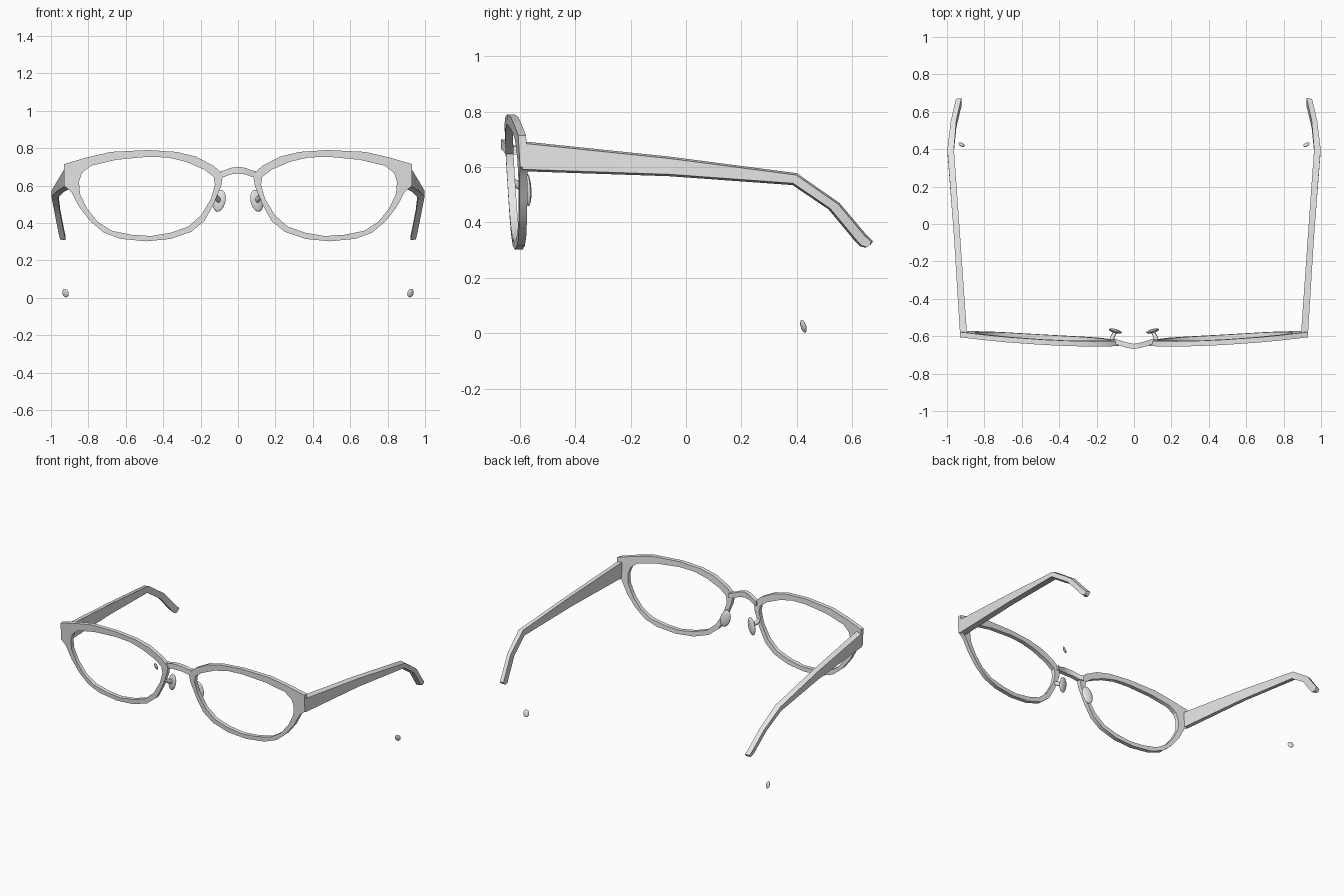
import bpy
import bmesh
import math
from mathutils import Matrix, Vector

cube = bpy.data.objects.get("Cube")
if cube:
    bpy.data.objects.remove(cube, do_unlink=True)

# One plain grey for the whole model
grey = bpy.data.materials.new("plain grey")
grey.use_nodes = True
colour = (0.8, 0.8, 0.8, 1)
grey.diffuse_color = colour
for node in grey.node_tree.nodes:
    if node.type == "BSDF_PRINCIPLED":
        node.inputs["Base Color"].default_value = colour


def finish(name, bm, side=1, angle=30):
    """Mirror to the wanted side, fix normals and make the object."""
    bmesh.ops.scale(bm, vec=(side, 1, 1), verts=bm.verts)
    bmesh.ops.recalc_face_normals(bm, faces=bm.faces)
    mesh = bpy.data.meshes.new(name)
    bm.to_mesh(mesh)
    bm.free()
    mesh.materials.append(grey)
    obj = bpy.data.objects.new(name, mesh)
    bpy.context.collection.objects.link(obj)
    bpy.ops.object.select_all(action="DESELECT")
    obj.select_set(True)
    bpy.context.view_layer.objects.active = obj
    bpy.ops.object.shade_smooth_by_angle(angle=math.radians(angle))
    return obj


def loft(rings, closed=False):
    """Skin a row of cross-sections, capped unless the row is closed."""
    bm = bmesh.new()
    rows = [[bm.verts.new(p) for p in ring] for ring in rings]
    n = len(rows[0])
    pairs = list(zip(rows, rows[1:]))
    if closed:
        pairs.append((rows[-1], rows[0]))
    else:
        bm.faces.new(rows[0])
        bm.faces.new(rows[-1])
    for a, b in pairs:
        for i in range(n):
            j = (i + 1) % n
            bm.faces.new((a[i], a[j], b[j], b[i]))
    return bm


def ellipsoid(centre, radii, turn_z, turn_y, turn_x=0):
    """Squashed, turned sphere used for pads and small discs."""
    bm = bmesh.new()
    bmesh.ops.create_uvsphere(bm, u_segments=12, v_segments=8, radius=1)
    matrix = (Matrix.Translation(centre) @ Matrix.Rotation(turn_z, 4, "Z")
              @ Matrix.Rotation(turn_y, 4, "Y") @ Matrix.Rotation(turn_x, 4, "X")
              @ Matrix.Diagonal((*radii, 1)))
    bm.transform(matrix)
    return bm


def front_y(x, z):
    """Curved, slightly leaning front surface of the rims."""
    return -0.66 + 0.057 * (0.79 - z) + 0.05 * (x / 0.93) ** 2


# Rim outline: outer x, z and inner x, z
RIM = [
    (.48, .79, .48, .754), (.68, .78, .65, .738), (.81, .75, .786, .706),
    (.93, .715, .834, .668), (.93, .6, .85, .62), (.89, .565, .845, .556),
    (.85, .487, .807, .476), (.79, .41, .75, .406), (.717, .348, .674, .358),
    (.626, .315, .57, .337), (.49, .302, .465, .33), (.36, .315, .36, .348),
    (.25, .353, .267, .38), (.18, .41, .198, .44), (.13, .5, .144, .53),
    (.09, .6, .123, .604), (.08, .66, .13, .647), (.13, .705, .18, .685),
    (.225, .755, .278, .727), (.33, .78, .374, .75),
]
THICK = 0.028


def rim(side, label):
    rings = []
    for ox, oz, ix, iz in RIM:
        oy, iy = front_y(ox, oz), front_y(ix, iz)
        rings.append([(ox, oy, oz), (ox, oy + THICK, oz),
                      (ix, iy + THICK, iz), (ix, iy, iz)])
    finish(label + "_rim", loft(rings, closed=True), side)


# Temple stations: top y, top z, bottom y, bottom z, inner x, outer x
TEMPLE = [
    (-.59, .693, -.59, .585, .893, .93),
    (-.06, .638, -.06, .567, .93, .963),
    (.4, .578, .385, .535, .963, .998),
    (.555, .47, .515, .447, .95, .98),
    (.65, .357, .608, .335, .928, .958),
    (.675, .332, .628, .314, .922, .952),
    (.667, .32, .65, .309, .922, .952),
]


def temple(side, label):
    rings = []
    for ty, tz, by, bz, xi, xo in TEMPLE:
        top, low = Vector((0, ty, tz)), Vector((0, by, bz))
        # The outer face is a little shorter than the inner one
        slant = (top - low).normalized() * min(0.007, (top - low).length / 5)
        out, inn = Vector((xo, 0, 0)), Vector((xi, 0, 0))
        rings.append([top + inn, top + out - slant, low + out + slant, low + inn])
    finish(label + "_temple", loft(rings), side)


def nose_pad(side, label):
    finish(label + "_nose_pad",
           ellipsoid((.1, -.572, .518), (.034, .011, .06), .27, -.25), side, 60)
    # Short arm holding the pad to the rim
    rings = []
    for x, y, z in ((.125, -.635, .55), (.115, -.605, .535), (.1, -.575, .52)):
        rings.append([(x + .012 * math.cos(a), y, z + .016 * math.sin(a))
                      for a in (math.tau * k / 8 for k in range(8))])
    finish(label + "_pad_arm", loft(rings), side, 60)


for side, label in ((1, "left"), (-1, "right")):
    rim(side, label)
    temple(side, label)
    nose_pad(side, label)
    # Small loose disc below the temple tip
    finish(label + "_loose_disc",
           ellipsoid((.922, .424, .025), (.019, .007, .024), .45, 0, .3), side, 60)

# Arched bridge between the rims
half = [(.105, -.625, .66, .03), (.075, -.637, .663, .034), (.04, -.647, .677, .035)]
path = ([(-x, y, z, h) for x, y, z, h in half] + [(0, -.655, .682, .036)] + half[::-1])
finish("bridge", loft([
    [(x, y - .014, z - h / 2), (x, y - .014, z + h / 2),
     (x, y + .014, z + h / 2), (x, y + .014, z - h / 2)] for x, y, z, h in path]))
